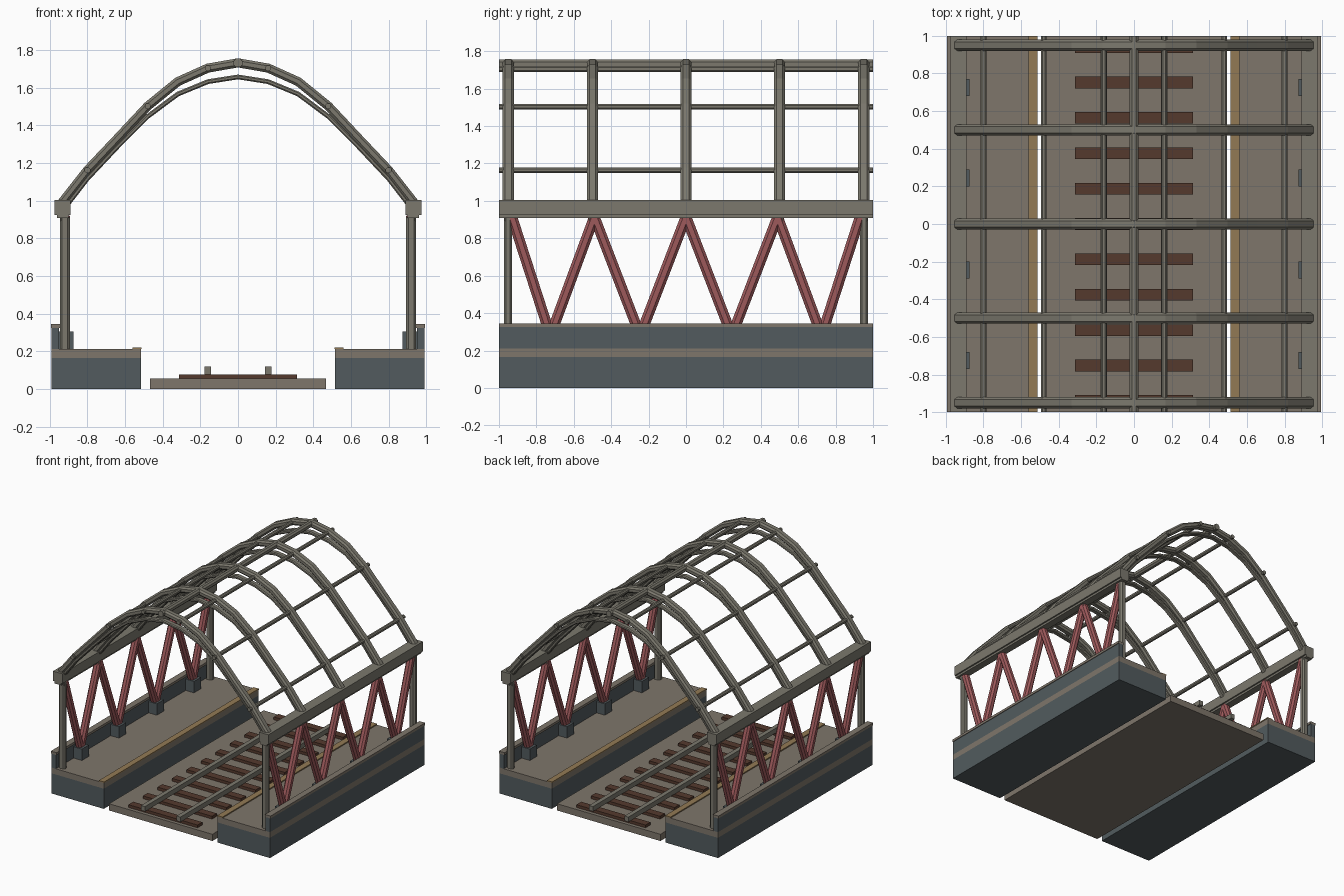
import bpy, bmesh
from mathutils import Vector

cube = bpy.data.objects.get("Cube")
if cube:
    bpy.data.objects.remove(cube, do_unlink=True)


def material(name, r, g, b):
    m = bpy.data.materials.new(name)
    m.use_nodes = True
    m.diffuse_color = (r, g, b, 1)
    m.node_tree.nodes["Principled BSDF"].inputs["Base Color"].default_value = (r, g, b, 1)
    return m


CONCRETE = material("warm concrete", .21, .18, .145)
STEEL = material("grey steel", .2, .19, .155)
SLATE = material("dark slate", .085, .105, .112)
RED = material("faded red paint", .34, .1, .105)
WOOD = material("brown timber", .09, .042, .027)
YELLOW = material("ochre edge", .29, .195, .09)


def finish(bm, name, mat):
    bmesh.ops.recalc_face_normals(bm, faces=bm.faces)
    mesh = bpy.data.meshes.new(name)
    bm.to_mesh(mesh)
    bm.free()
    mesh.materials.append(mat)
    obj = bpy.data.objects.new(name, mesh)
    bpy.context.collection.objects.link(obj)
    return obj


def box(name, mat, x, y, z):
    """Box from (min, max) ranges on each axis."""
    bm = bmesh.new()
    bmesh.ops.create_cube(bm, size=1)
    for v in bm.verts:
        v.co = [r[0] if c < 0 else r[1] for c, r in zip(v.co, (x, y, z))]
    return finish(bm, name, mat)


def tube(name, mat, path, side, depth, width, cut=0.27):
    """Sweep a chamfered bar along a planar path with mitred joints."""
    path, side = [Vector(p) for p in path], Vector(side)
    a, b, c = depth / 2, width / 2, cut * min(depth, width)
    ring = [(a, b - c), (a - c, b), (c - a, b), (-a, b - c),
            (-a, c - b), (c - a, -b), (a - c, -b), (a, c - b)]
    bm, loops = bmesh.new(), []
    for i, p in enumerate(path):
        d0 = (p - path[i - 1]).normalized() if i else (path[1] - p).normalized()
        d1 = (path[i + 1] - p).normalized() if i + 1 < len(path) else d0
        d = (d0 + d1).normalized()
        n = d.cross(side) / d.dot(d0)
        loops.append([bm.verts.new(p + n * u + side * w) for u, w in ring])
    for l0, l1 in zip(loops, loops[1:]):
        for k in range(8):
            j = (k + 1) % 8
            bm.faces.new((l0[k], l0[j], l1[j], l1[k]))
    bm.faces.new(loops[0])
    bm.faces.new(loops[-1])
    return finish(bm, name, mat)


def span(s, a, b):
    """Mirror a range to side s."""
    return tuple(sorted((s * a, s * b)))


FULL = (-1, 1)
RIB_Y = (-.95, -.5, 0, .5, .95)
FOOT_Y = (-.725, -.245, .245, .725)

# Track bed, sleepers and rails
box("track_bed", CONCRETE, (-.468, .468), FULL, (0, .055))
for i in range(-5, 6):
    y = i * .188
    box("sleeper", WOOD, (-.313, .313), (y - .031, y + .031), (.055, .078))
for s in (-1, 1):
    box("rail", STEEL, span(s, .143, .178), FULL, (.078, .118))

# Platforms, walls and side trusses
for s, tag in ((-1, "right"), (1, "left")):
    box(tag + "_platform_base", SLATE, span(s, .515, .99), FULL, (0, .165))
    box(tag + "_platform_slab", CONCRETE, span(s, .515, .99), FULL, (.165, .212))
    box(tag + "_platform_edge", YELLOW, span(s, .512, .56), FULL, (.212, .221))
    box(tag + "_wall", SLATE, span(s, .95, .99), FULL, (.212, .325))
    box(tag + "_wall_cap", CONCRETE, span(s, .944, .995), FULL, (.325, .345))
    box(tag + "_top_beam", STEEL, span(s, .89, .975), FULL, (.925, 1.005))
    box(tag + "_beam_flange", STEEL, span(s, .902, .963), FULL, (.908, .925))
    x = s * .92
    for y in FOOT_Y:
        box(tag + "_truss_footing", SLATE, span(s, .875, .95), (y - .045, y + .045), (.212, .305))
        for top in RIB_Y:
            if abs(top - y) < .3:
                t = top * .98
                tube(tag + "_truss_brace", RED, [(x, y, .28), (x, t, .915)], (1, 0, 0), .056, .054)
    for y in RIB_Y:
        box(tag + "_brace_joint", STEEL, span(s, .897, .943), (y - .018, y + .018), (.892, .912))
    for y in (-.952, .952):
        tube(tag + "_end_post", STEEL, [(x, y, .21), (x, y, .915)], (0, 1, 0), .054, .044)


# Arched roof ribs: upper and lower chords
def arch(half):
    return [(-x, z) for x, z in reversed(half[1:])] + half


UPPER = [(0, 1.733), (.16, 1.705), (.32, 1.633), (.48, 1.503), (.64, 1.332), (.8, 1.163), (.94, .985)]
LOWER = [(0, 1.658), (.16, 1.633), (.32, 1.567), (.48, 1.448), (.64, 1.288), (.8, 1.118), (.915, .97)]
for y in RIB_Y:
    for name, half, d, w in (("rib_upper", UPPER, .048, .06), ("rib_lower", LOWER, .025, .045)):
        tube(name, STEEL, [(x, y, z) for x, z in arch(half)], (0, 1, 0), d, w)

# Purlins along the roof
for x, z in arch([UPPER[i] for i in (0, 1, 3, 5)]):
    r = .046 if x == 0 else .03
    tube("purlin", STEEL, [(x, -1, z), (x, 1, z)], (1, 0, 0), r, r)
